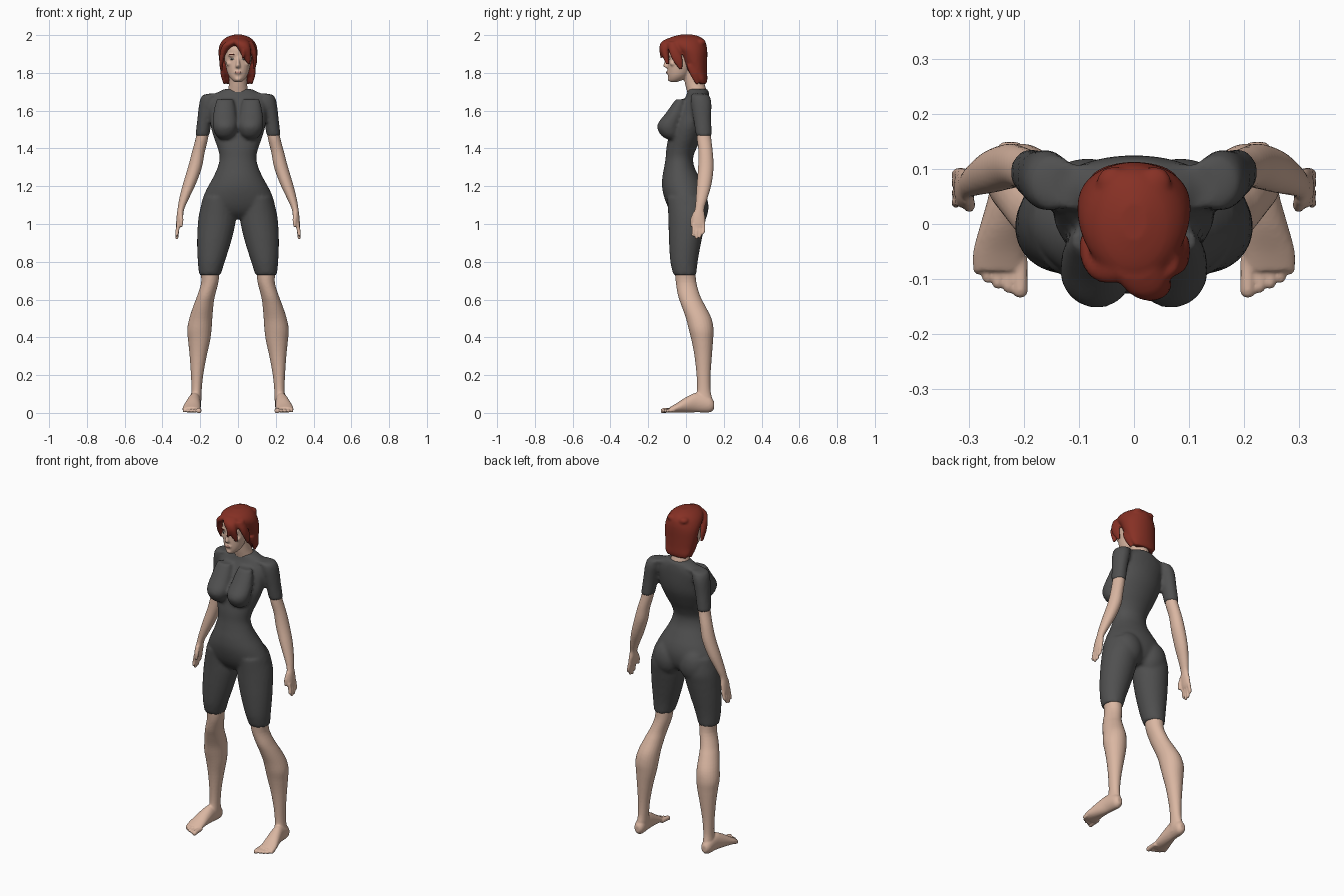
import bpy, bmesh, math
from mathutils import Matrix


def material(name, rgb):
    m = bpy.data.materials.new(name)
    m.diffuse_color = (*rgb, 1)
    return m


SKIN = material("skin", (0.70, 0.47, 0.36))
SUIT = material("charcoal fabric", (0.08, 0.08, 0.08))
HAIR = material("auburn hair", (0.24, 0.03, 0.018))
LIP = material("lips", (0.50, 0.25, 0.20))
EYE = material("eye white", (0.62, 0.58, 0.54))
IRIS = material("iris", (0.06, 0.05, 0.04))


def spline(p, steps=4):
    """Catmull-Rom resampling of a list of cross-sections."""
    out = []
    for i in range(len(p) - 1):
        a, b, c, d = p[max(i - 1, 0)], p[i], p[i + 1], p[min(i + 2, len(p) - 1)]
        for k in range(steps):
            t = k / steps
            out.append([0.5 * (2 * B + (C - A) * t + (2 * A - 5 * B + 4 * C - D) * t * t
                               + (3 * B - A - 3 * C + D) * t ** 3)
                        for A, B, C, D in zip(a, b, c, d)])
    return out + [list(p[-1])]


def loft(bm, sections, s=1, axis="z", n=24):
    """Closed tube through elliptical sections (x, y, z, half width, half depth)."""
    rings = []
    for x, y, z, a, b in spline(sections):
        ring = []
        for k in range(n):
            u, v = a * math.cos(math.tau * k / n), b * math.sin(math.tau * k / n)
            co = (s * (x + u), y + v, z) if axis == "z" else (s * (x + u), y, z + v)
            ring.append(bm.verts.new(co))
        rings.append(ring)
    faces = [bm.faces.new(rings[0]), bm.faces.new(rings[-1])]
    for r, q in zip(rings, rings[1:]):
        for k in range(n):
            faces.append(bm.faces.new((r[k], r[(k + 1) % n], q[(k + 1) % n], q[k])))
    bmesh.ops.recalc_face_normals(bm, faces=faces)


def ball(bm, c, r, yaw=0):
    m = Matrix.Translation(c) @ Matrix.Rotation(yaw, 4, "Z") @ Matrix.Diagonal((*r, 1))
    bmesh.ops.create_uvsphere(bm, u_segments=20, v_segments=12, radius=1, matrix=m)


def finish(bm, name, mat, voxel=0, smooth=3):
    """Make the object; a voxel size melts overlapping pieces into one skin."""
    me = bpy.data.meshes.new(name)
    bm.to_mesh(me)
    bm.free()
    me.materials.append(mat)
    me.shade_smooth()
    ob = bpy.data.objects.new(name, me)
    bpy.context.collection.objects.link(ob)
    if voxel:
        r = ob.modifiers.new("blend", "REMESH")
        r.mode, r.voxel_size, r.use_smooth_shade = "VOXEL", voxel, True
        f = ob.modifiers.new("soften", "SMOOTH")
        f.factor, f.iterations = 0.5, smooth
    return ob


def torso(z, hx, front, back):
    return (0, (front + back) / 2, z, hx, (back - front) / 2)


def limb(z, x0, x1, y0, y1):
    return ((x0 + x1) / 2, (y0 + y1) / 2, z, (x1 - x0) / 2, (y1 - y0) / 2)


# Body suit: trunk, bust, seat, short sleeves and thigh-length legs
bm = bmesh.new()
loft(bm, [torso(*t) for t in (
    (1.715, .07, .01, .115), (1.69, .12, .005, .122), (1.65, .15, -.015, .125),
    (1.58, .148, -.055, .122), (1.52, .145, -.08, .11), (1.45, .125, -.095, .08),
    (1.40, .107, -.104, .055), (1.35, .097, -.108, .038), (1.30, .108, -.116, .045),
    (1.25, .130, -.125, .07), (1.20, .158, -.127, .095), (1.15, .182, -.118, .108),
    (1.10, .195, -.100, .105), (1.06, .185, -.075, .09), (1.03, .12, -.04, .06))], n=40)
for s in (1, -1):
    loft(bm, [(.07, -.03, 1.66, .045, .025), (.07, -.055, 1.59, .06, .05),
              (.068, -.088, 1.525, .066, .064), (.067, -.085, 1.475, .054, .052),
              (.066, -.075, 1.45, .03, .03)], s)
    ball(bm, (s * .085, .05, 1.09), (.085, .07, .10))
    loft(bm, [(.10, .07, 1.69, .055, .045), (.145, .075, 1.68, .045, .05),
              (.160, .08, 1.64, .045, .055), (.175, .086, 1.56, .040, .048),
              (.189, .095, 1.465, .037, .042)], s)
    loft(bm, [limb(*t) for t in (
        (1.14, .02, .185, -.10, .10), (1.06, .012, .205, -.095, .11),
        (1.00, .014, .213, -.093, .10), (.90, .038, .217, -.09, .08),
        (.80, .070, .213, -.083, .062), (.73, .092, .206, -.067, .055))], s)
finish(bm, "body_suit", SUIT, .01)

for s, side in ((1, "left"), (-1, "right")):
    # Bare arm with palm, fingers and thumb
    bm = bmesh.new()
    loft(bm, [(.184, .092, 1.50, .031, .036), (.192, .096, 1.45, .033, .038),
              (.210, .104, 1.38, .034, .038), (.228, .105, 1.30, .037, .041),
              (.258, .096, 1.21, .034, .039), (.287, .082, 1.13, .025, .030),
              (.302, .072, 1.08, .018, .025), (.308, .067, 1.04, .017, .034),
              (.314, .067, 1.00, .014, .036), (.317, .067, .985, .011, .034)], s)
    for y, tip in ((.040, .935), (.058, .92), (.076, .925), (.093, .945)):
        loft(bm, [(.314, y, 1.0, .011, .010), (.321, y, .965, .010, .009),
                  (.324, y - .003, tip + .008, .009, .008), (.325, y - .004, tip, .005, .004)], s, n=12)
    loft(bm, [(.304, .05, 1.06, .012, .014), (.300, .034, 1.02, .011, .012),
              (.300, .030, .985, .007, .007)], s, n=12)
    finish(bm, side + "_arm", SKIN, .005, 2)

    # Bare lower leg, foot and toes
    bm = bmesh.new()
    loft(bm, [limb(*t) for t in (
        (.76, .096, .200, -.06, .05), (.69, .104, .195, -.054, .055),
        (.62, .122, .216, -.042, .075), (.57, .130, .235, -.025, .10),
        (.50, .136, .258, .000, .135), (.44, .140, .269, .015, .146),
        (.38, .148, .264, .030, .143), (.30, .166, .256, .045, .137),
        (.20, .184, .249, .056, .130), (.12, .192, .247, .058, .130),
        (.07, .194, .252, .045, .140), (.03, .197, .255, .04, .143))], s)
    loft(bm, [(.225, .149, .04, .016, .02), (.225, .125, .045, .03, .042),
              (.230, .06, .055, .033, .052), (.238, .005, .044, .040, .042),
              (.246, -.05, .026, .047, .025), (.248, -.085, .016, .045, .015)], s, "y")
    for x, y, r in ((.207, -.134, .0135), (.229, -.125, .010), (.248, -.118, .010),
                    (.267, -.107, .0095), (.284, -.092, .009)):
        loft(bm, [(x, -.06, .016, r, r), (x, y + .022, .013, r, r),
                  (x, y + .008, .011, r, r), (x, y, .011, r * .5, r * .5)], s, "y", 12)
    finish(bm, side + "_leg", SKIN, .005, 2)

# Head and neck
bm = bmesh.new()
loft(bm, [(0, .06, 1.67, .06, .045), (0, .055, 1.71, .053, .052), (0, .045, 1.75, .047, .052),
          (0, .04, 1.80, .048, .055), (0, .03, 1.86, .05, .06)])
loft(bm, [(0, -.066, 1.752, .018, .018), (0, -.052, 1.765, .035, .040),
          (0, -.040, 1.79, .052, .056), (0, -.030, 1.83, .064, .068),
          (0, -.018, 1.88, .073, .080), (0, -.010, 1.93, .074, .090),
          (0, 0, 1.965, .06, .075)])
ball(bm, (0, .015, 1.90), (.078, .085, .085))
# Nose, lips relief and cheek forms
loft(bm, [(0, -.092, 1.885, .007, .008), (0, -.099, 1.86, .009, .014),
          (0, -.103, 1.836, .013, .018), (0, -.095, 1.826, .012, .010)], n=12)
ball(bm, (0, -.092, 1.802), (.022, .012, .011))
ball(bm, (0, -.084, 1.768), (.018, .014, .013))
for s in (1, -1):
    ball(bm, (s * .032, -.087, 1.894), (.024, .012, .008), s * .3)
    ball(bm, (s * .043, -.068, 1.85), (.020, .018, .016))
finish(bm, "head", SKIN, .005, 3)

# Painted face details
bm = bmesh.new()
ball(bm, (0, -.102, 1.802), (.017, .004, .006))
finish(bm, "lips", LIP)
for s, side in ((1, "left"), (-1, "right")):
    for name, y, r, mat in (("eye", -.0895, (.013, .004, .0055), EYE),
                            ("iris", -.0925, (.005, .0025, .005), IRIS)):
        bm = bmesh.new()
        ball(bm, (s * .032, y, 1.874), r, s * .35)
        finish(bm, side + "_" + name, mat)
    bm = bmesh.new()
    ball(bm, (s * .034, -.098, 1.897), (.017, .004, .0025), s * .35)
    finish(bm, side + "_brow", HAIR)

# Bobbed hair: rear mass, swept fringe and side locks
bm = bmesh.new()
loft(bm, [torso(*t) for t in (
    (1.742, .066, .065, .108), (1.765, .080, .045, .113), (1.80, .088, .012, .112),
    (1.85, .098, -.018, .112), (1.90, .103, -.045, .113), (1.935, .101, -.085, .111),
    (1.965, .088, -.103, .102), (1.988, .062, -.082, .08), (2.002, .025, -.03, .04))], n=32)
loft(bm, [(0, -.07, 1.982, .04, .03), (.016, -.098, 1.962, .042, .034),
          (.032, -.112, 1.93, .034, .028), (.045, -.108, 1.89, .024, .018),
          (.058, -.098, 1.845, .006, .008)])
loft(bm, [(.022, -.10, 1.96, .022, .022), (.030, -.124, 1.93, .016, .016),
          (.026, -.131, 1.895, .008, .008), (.024, -.132, 1.875, .004, .004)], n=12)
loft(bm, [(-.015, -.075, 1.975, .035, .028), (-.05, -.082, 1.95, .03, .026),
          (-.077, -.063, 1.91, .018, .026), (-.088, -.042, 1.86, .011, .026),
          (-.088, -.025, 1.81, .006, .012)])
loft(bm, [(.05, -.07, 1.965, .03, .03), (.078, -.062, 1.92, .02, .03),
          (.090, -.045, 1.87, .012, .028), (.086, -.028, 1.82, .006, .010)])
for s in (1, -1):
    loft(bm, [(.080, .03, 1.84, .014, .03), (.080, .045, 1.79, .012, .024),
              (.070, .06, 1.738, .006, .008)], s, n=12)
    ball(bm, (s * .038, .075, 1.962), (.03, .03, .02))
finish(bm, "hair", HAIR, .007, 2)
